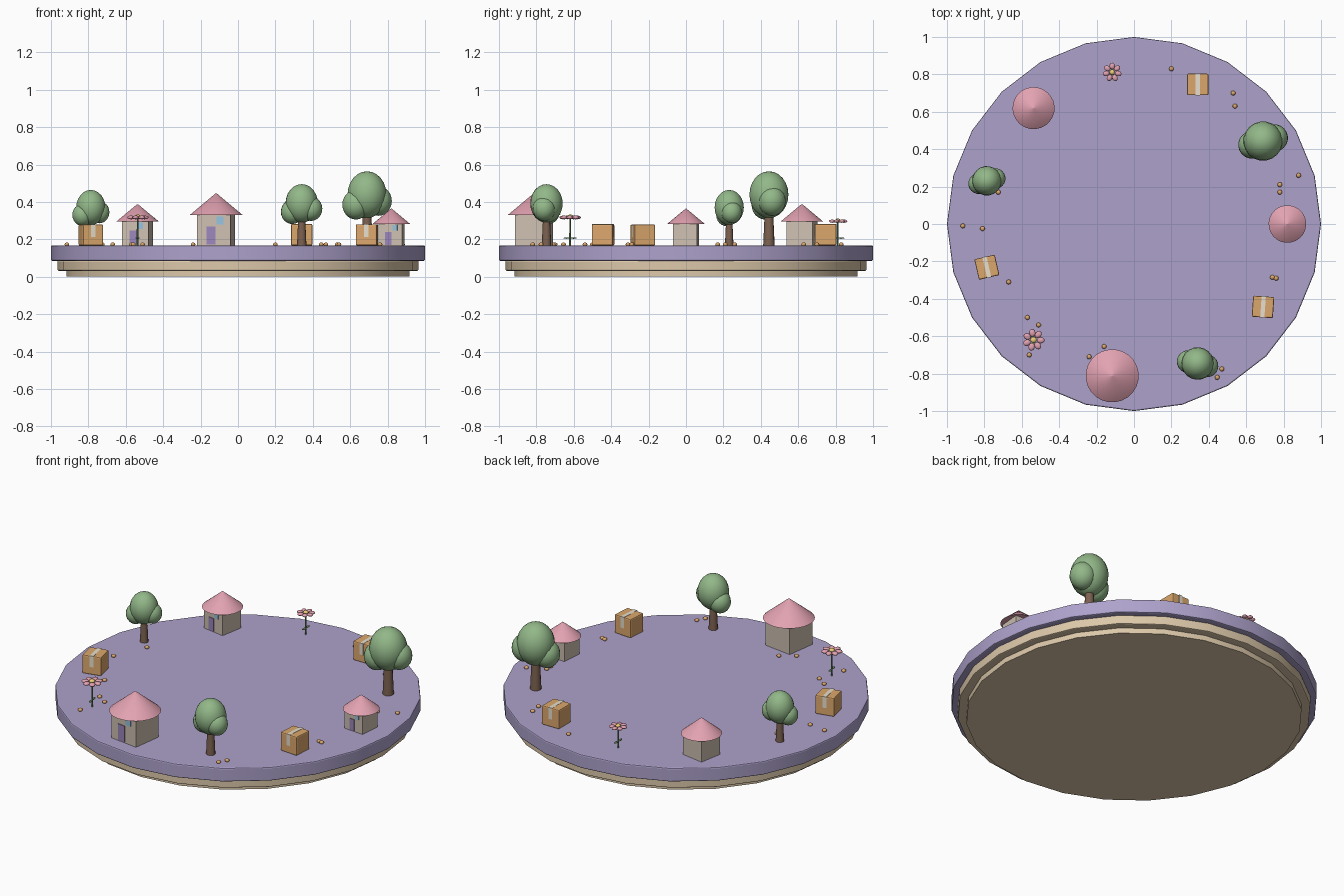
import bpy, bmesh, math
from mathutils import Matrix, Vector

if "Cube" in bpy.data.objects:
    bpy.data.objects.remove(bpy.data.objects["Cube"])

GROUND = 0.167


def material(name, rgb):
    m = bpy.data.materials.new(name)
    m.diffuse_color = (*rgb, 1)
    m.use_nodes = True
    m.node_tree.nodes["Principled BSDF"].inputs["Base Color"].default_value = m.diffuse_color
    return m


PURPLE = material("lilac", (0.42, 0.36, 0.60))
CREAM = material("cream", (0.72, 0.58, 0.40))
WALL = material("wall", (0.62, 0.53, 0.44))
PINK = material("pink", (0.76, 0.36, 0.44))
DOOR = material("door_purple", (0.33, 0.24, 0.50))
GLASS = material("window_blue", (0.30, 0.55, 0.75))
GREEN = material("green", (0.29, 0.48, 0.25))
STEM = material("stem_green", (0.14, 0.27, 0.12))
BROWN = material("bark", (0.20, 0.12, 0.08))
ORANGE = material("orange", (0.72, 0.39, 0.15))
TAPE = material("tape", (0.80, 0.74, 0.62))
YELLOW = material("yellow", (0.85, 0.62, 0.18))


def finish(bm, name, mat, smooth=None, world=Matrix()):
    me = bpy.data.meshes.new(name)
    bm.to_mesh(me)
    bm.free()
    me.transform(world)
    ob = bpy.data.objects.new(name, me)
    bpy.context.collection.objects.link(ob)
    me.materials.append(mat)
    if smooth:
        bpy.ops.object.select_all(action='DESELECT')
        ob.select_set(True)
        bpy.context.view_layer.objects.active = ob
        bpy.ops.object.shade_smooth_by_angle(angle=math.radians(smooth))
    return ob


def cone(name, mat, r1, r2, z0, z1, n=24, bevel=0, smooth=40, world=Matrix()):
    bm = bmesh.new()
    bmesh.ops.create_cone(bm, cap_ends=True, segments=n, radius1=r1, radius2=r2, depth=z1 - z0,
                          matrix=Matrix.Translation((0, 0, (z0 + z1) / 2)))
    if bevel:
        rims = [e for e in bm.edges if abs(e.verts[0].co.z - e.verts[1].co.z) < 1e-5]
        bmesh.ops.bevel(bm, geom=rims, offset=bevel, segments=2, profile=0.5, affect='EDGES')
    return finish(bm, name, mat, smooth, world)


def box(name, mat, centre, size, bevel=0, world=Matrix()):
    bm = bmesh.new()
    bmesh.ops.create_cube(bm, size=1, matrix=Matrix.Translation(centre) @ Matrix.Diagonal((*size, 1)))
    if bevel:
        bmesh.ops.bevel(bm, geom=bm.edges[:], offset=bevel, segments=2, profile=0.5, affect='EDGES')
    return finish(bm, name, mat, None, world)


def blob(name, mat, centre, radii, turn=0, world=Matrix(), u=20, v=12):
    bm = bmesh.new()
    m = Matrix.Translation(centre) @ Matrix.Rotation(turn, 4, 'Z') @ Matrix.Diagonal((*radii, 1))
    bmesh.ops.create_uvsphere(bm, u_segments=u, v_segments=v, radius=1, matrix=m)
    return finish(bm, name, mat, 180, world)


def house(world, s):
    # s is the roof diameter
    w = 0.635 * s
    box("house_wall", WALL, (0, 0, 0.295 * s), (w, w, 0.59 * s), world=world)
    cone("house_roof", PINK, 0.5 * s, 0.012 * s, 0.575 * s, 0.98 * s, world=world)
    box("house_door", DOOR, (-0.055 * s, -w / 2, 0.19 * s), (0.17 * s, 0.03 * s, 0.34 * s), world=world)
    box("house_window", GLASS, (0.12 * s, -w / 2, 0.47 * s), (0.13 * s, 0.03 * s, 0.15 * s), world=world)


def tree(world, s):
    # s is the total height
    cone("tree_trunk", BROWN, 0.078 * s, 0.055 * s, 0, 0.5 * s, n=12, world=world)
    blob("tree_crown", GREEN, (0, 0, 0.685 * s), (0.265 * s, 0.265 * s, 0.315 * s), world=world)
    blob("tree_crown_left", GREEN, (-0.155 * s, -0.03 * s, 0.55 * s), (0.185 * s, 0.185 * s, 0.20 * s), world=world)
    blob("tree_crown_right", GREEN, (0.155 * s, 0.02 * s, 0.60 * s), (0.185 * s, 0.185 * s, 0.20 * s), world=world)


def crate(world, s):
    box("parcel", ORANGE, (0, 0, s / 2), (s, s, s), bevel=0.06 * s, world=world)
    box("parcel_tape", TAPE, (0, 0, 0.71 * s), (0.2 * s, 1.02 * s, 0.6 * s), world=world)


def flower(world, r, h):
    # r is the head radius, h the head height
    cone("flower_stem", STEM, 0.005, 0.004, 0, h, n=8, world=world)
    for side in (-1, 1):
        blob("flower_leaf", STEM, (0, side * 0.018, 0.04), (0.008, 0.018, 0.004), world=world, u=10, v=6)
    for k in range(7):
        a = math.tau * k / 7 + math.pi / 2
        blob("flower_petal", PINK, (0.66 * r * math.cos(a), 0.66 * r * math.sin(a), h),
             (0.36 * r, 0.29 * r, 0.17 * r), a, world, 12, 8)
    blob("flower_centre", YELLOW, (0, 0, h + 0.003), (0.29 * r, 0.29 * r, 0.22 * r), 0, world, 12, 8)


# stepped round base
cone("base_foot", CREAM, 0.917, 0.917, 0, 0.034, smooth=20)
cone("base_step", CREAM, 0.965, 0.965, 0.032, 0.086, bevel=0.006, smooth=20)
cone("base_top", PURPLE, 1, 1, 0.085, 0.167, bevel=0.007, smooth=20)

# eleven items evenly around the rim: turn in degrees, then sizes
ITEMS = [
    (house, -5, (0.201,)), (tree, 8, (0.397,)), (crate, 0, (0.115,)), (flower, 0, (0.05, 0.13)),
    (house, -10, (0.225,)), (tree, 8, (0.297,)), (crate, 13, (0.112,)), (flower, 10, (0.058, 0.15)),
    (house, -8, (0.284,)), (tree, -22, (0.328,)), (crate, -4, (0.113,)),
]
for i, (make, turn, sizes) in enumerate(ITEMS):
    a = math.tau * i / len(ITEMS)
    spot = Matrix.Translation((0.82 * math.cos(a), 0.82 * math.sin(a), GROUND))
    make(spot @ Matrix.Rotation(math.radians(turn), 4, 'Z'), *sizes)

# pebbles scattered near the rim
PEBBLES = [(.20, .83), (.53, .70), (.54, .63), (.88, .26), (.78, .21), (.78, .17), (.74, -.285),
           (.76, -.29), (.47, -.775), (.445, -.82), (-.16, -.655), (-.24, -.71), (-.56, -.70),
           (-.51, -.54), (-.57, -.50), (-.67, -.31), (-.81, -.025), (-.915, -.01), (-.725, .17)]
for x, y in PEBBLES:
    blob("pebble", ORANGE, (x, y, 0.173), (0.013, 0.013, 0.01), u=10, v=6)
